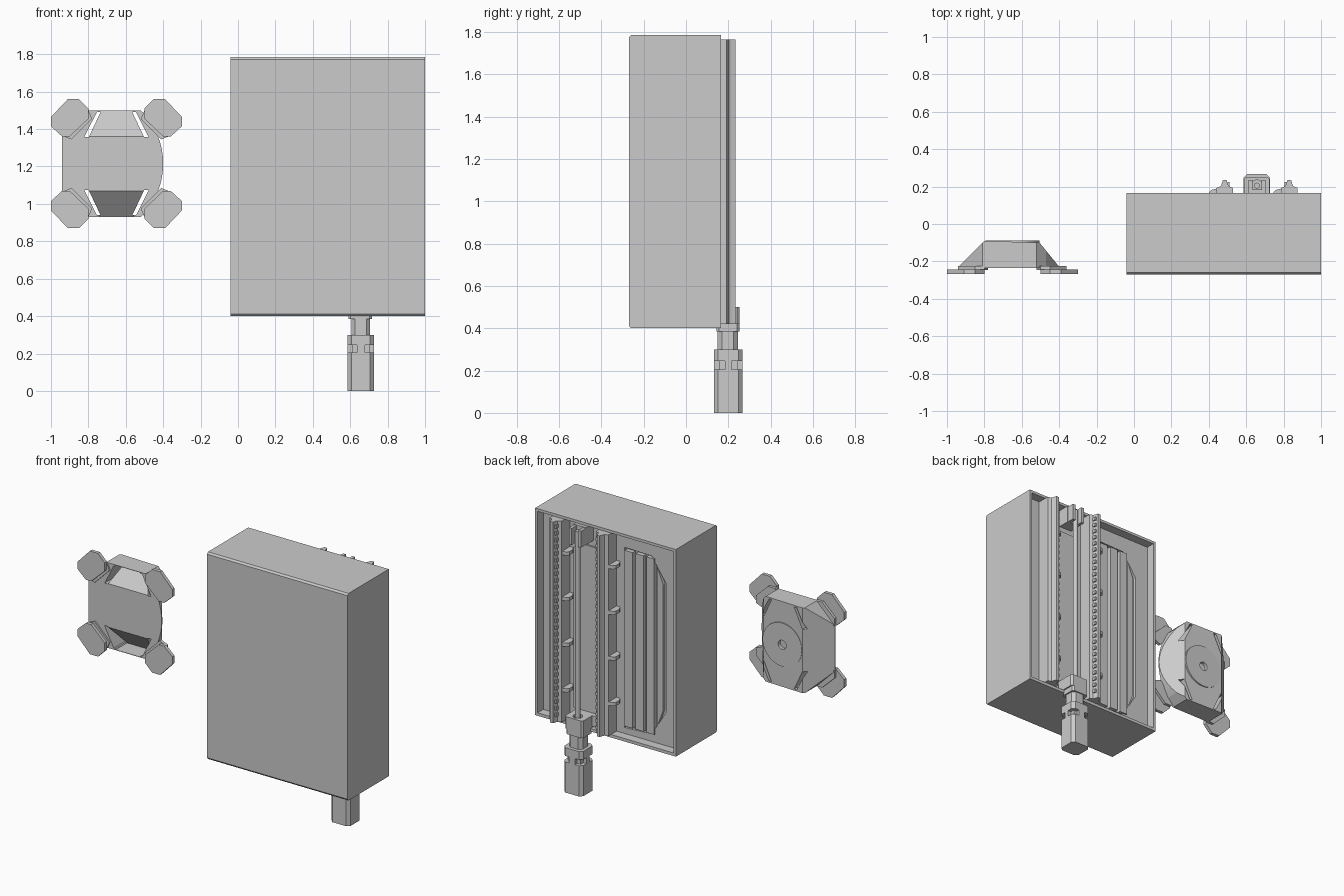
import bpy, bmesh, math
from mathutils import Vector

cube = bpy.data.objects.get("Cube")
if cube:
    bpy.data.objects.remove(cube, do_unlink=True)

ORDER = {
    "x": lambda u, v, w: Vector((w, u, v)),
    "y": lambda u, v, w: Vector((u, w, v)),
    "z": lambda u, v, w: Vector((u, v, w)),
}


def prism(name, pts, axis, a, b):
    """Extrude a flat outline along an axis from a to b."""
    bm = bmesh.new()
    place = ORDER[axis]
    face = bm.faces.new([bm.verts.new(place(u, v, a)) for u, v in pts])
    ext = bmesh.ops.extrude_face_region(bm, geom=[face])
    moved = [g for g in ext["geom"] if isinstance(g, bmesh.types.BMVert)]
    bmesh.ops.translate(bm, verts=moved, vec=place(0, 0, b - a))
    bmesh.ops.recalc_face_normals(bm, faces=bm.faces)
    mesh = bpy.data.meshes.new(name)
    bm.to_mesh(mesh)
    bm.free()
    obj = bpy.data.objects.new(name, mesh)
    bpy.context.collection.objects.link(obj)
    return obj


def rect(u0, u1, v0, v1, c=0.0):
    """Rectangle outline, with optional cut corners."""
    if not c:
        return [(u0, v0), (u1, v0), (u1, v1), (u0, v1)]
    return [(u0 + c, v0), (u1 - c, v0), (u1, v0 + c), (u1, v1 - c),
            (u1 - c, v1), (u0 + c, v1), (u0, v1 - c), (u0, v0 + c)]


def box(name, x, y, z, c=0.0):
    return prism(name, rect(*x, *y, c), "z", *z)


def circle(u, v, r, n=32):
    return [(u + r * math.cos(math.tau * i / n), v + r * math.sin(math.tau * i / n))
            for i in range(n)]


def smooth(obj):
    bpy.ops.object.select_all(action="DESELECT")
    obj.select_set(True)
    bpy.context.view_layer.objects.active = obj
    bpy.ops.object.shade_smooth_by_angle(angle=math.radians(30))


def boolean(obj, tool, op="DIFFERENCE"):
    """Apply a boolean and discard its tool."""
    mod = obj.modifiers.new("bool", "BOOLEAN")
    mod.object, mod.operation, mod.solver = tool, op, "EXACT"
    bpy.context.view_layer.objects.active = obj
    bpy.ops.object.modifier_apply(modifier=mod.name)
    bpy.data.objects.remove(tool, do_unlink=True)


# Cabinet with a recessed back
FLOOR = 0.105
cabinet = prism("cabinet", [(-0.27, 0.412), (-0.26, 0.4), (0.165, 0.4), (0.165, 1.785),
                            (-0.26, 1.785), (-0.27, 1.773)], "x", -0.04, 1.0)
boolean(cabinet, prism("recess", rect(-0.022, 0.982, 0.42, 1.767), "y", FLOOR, 0.3))

# Side vent: cut-cornered pocket with vertical slats
vent = [(0.38, 0.46), (0.18, 0.47), (0.075, 0.64), (0.075, 1.505), (0.18, 1.66), (0.38, 1.665)]
boolean(cabinet, prism("vent_pocket", vent, "y", FLOOR - 0.02, 0.3))
for i in range(3):
    x = 0.315 - i * 0.08
    prism(f"vent_slat_{i + 1}", rect(x, x + 0.058, 0.475, 1.65), "y", FLOOR - 0.025, FLOOR + 0.01)
prism("vent_end_panel", [(0.14, 0.53), (0.095, 0.65), (0.095, 1.49), (0.14, 1.6)],
      "y", FLOOR - 0.025, FLOOR)

# Guide rails, each with a toothed rack and support lugs
rail_half = [(-0.045, FLOOR), (-0.045, 0.192), (-0.022, 0.202), (-0.016, 0.215), (-0.01, 0.235)]
rail = rail_half + [(-u, v) for u, v in reversed(rail_half)]
for side, x, inner in (("right", 0.485, 1), ("left", 0.83, -1)):
    prism(f"{side}_rail", [(x + u, v) for u, v in rail], "z", 0.42, 1.765)
    edges = sorted((x + inner * 0.014, x + inner * 0.026))
    rack = box(f"{side}_rack", edges, (0.195, 0.224), (0.46, 0.482))
    teeth = rack.modifiers.new("teeth", "ARRAY")
    teeth.count = 29
    teeth.use_relative_offset = False
    teeth.use_constant_offset = True
    teeth.constant_offset_displace = (0, 0, 0.045)
    lug = [(-0.04, FLOOR), (-0.07, FLOOR), (-0.085, 0.13), (-0.085, 0.168),
           (-0.072, 0.182), (-0.04, 0.19)]
    for i in range(4):
        z = 0.635 + i * 0.305
        prism(f"{side}_lug_{i + 1}", [(x + u, v) for u, v in lug], "z", z - 0.012, z + 0.012)

# Lead screw between its end brackets
SX, SY = 0.657, 0.205
prism("backing_plate", [(0.56, 0.5), (0.75, 0.5), (0.75, 1.57), (0.72, 1.61),
                        (0.59, 1.61), (0.56, 1.57)], "y", FLOOR - 0.01, FLOOR + 0.012)
smooth(prism("lead_screw", circle(SX, SY, 0.016, 20), "z", 0.4, 1.74))
box("top_bracket", (0.61, 0.704), (FLOOR, 0.185), (1.65, 1.765))
for side, s in (("right", -1), ("left", 1)):
    edges = sorted((SX + s * 0.024, SX + s * 0.045))
    box(f"top_bracket_{side}_cheek", edges, (0.17, 0.235), (1.65, 1.76))
lower = box("lower_bracket", (0.59, 0.725), (FLOOR, 0.252), (0.42, 0.5), 0.012)
boolean(lower, prism("bearing_hole", circle(SX, SY, 0.03), "z", 0.46, 0.6))
box("bracket_foot", (0.53, 0.6), (FLOOR, 0.15), (0.43, 0.5))

# Drive motor below the cabinet
box("motor_flange", (0.59, 0.716), (0.145, 0.252), (0.385, 0.42), 0.012)
box("motor_neck", (0.606, 0.706), (0.15, 0.245), (0.295, 0.39), 0.02)
box("motor_cap", (0.586, 0.727), (0.132, 0.267), (0.245, 0.3), 0.02)
box("motor_coupling", (0.61, 0.703), (0.155, 0.244), (0.2, 0.25))
box("motor_cross_web_x", (0.586, 0.727), (0.185, 0.214), (0.2, 0.25))
box("motor_cross_web_y", (0.635, 0.678), (0.132, 0.267), (0.2, 0.25))
box("motor_body", (0.586, 0.727), (0.132, 0.267), (0, 0.205), 0.02)

# Separate mount: tapered hub with one bowed side
MX, MZ = -0.65, 1.215
hub = prism("mount_hub", [(-0.945, -0.235), (-0.8, -0.09), (-0.505, -0.1), (-0.395, -0.235)],
            "z", MZ - 0.3, MZ + 0.3)
bow = [(MX + 0.25 - 0.07 * (t / 6) ** 2, MZ + 0.235 * t / 6) for t in range(-6, 7)]
outline = bow + [(-0.52, 1.5), (-0.81, 1.5), (-0.94, 1.37), (-0.94, 1.06), (-0.81, 0.93), (-0.52, 0.93)]
boolean(hub, prism("hub_outline", outline, "y", -0.4, 0.1), "INTERSECT")

for s in (1, -1):
    # Sloped notch, narrower toward the outside, with a slit beside each edge
    notch = prism("notch", [(-0.24, MZ + s * 0.14), (-0.115, MZ + s * 0.282),
                            (-0.4, MZ + s * 0.282), (-0.4, MZ + s * 0.14)], "x", -0.9, -0.4)
    wedge = [(MX - 0.17, MZ + s * 0.139), (MX + 0.17, MZ + s * 0.139),
             (MX + 0.09, MZ + s * 0.283), (MX - 0.09, MZ + s * 0.283)]
    boolean(notch, prism("wedge", wedge, "y", -0.5, 0), "INTERSECT")
    boolean(hub, notch)
    for m in (1, -1):
        slit = [(MX + m * u, MZ + s * v) for u, v in
                ((0.148, 0.142), (0.172, 0.142), (0.105, 0.275), (0.085, 0.275))]
        boolean(hub, prism("slit", slit, "y", -0.4, 0))

disc = prism("mount_disc", circle(MX, MZ, 0.145, 48), "y", -0.12, -0.088)
for target in (disc, hub):
    boolean(target, prism("hub_bore", circle(MX, MZ, 0.03), "y", -0.11, 0))
smooth(disc)

# Four diagonal feet with raised lugs
foot = [(0.35, 0.25), (0.26, 0.345), (0.2, 0.345), (0.15, 0.295),
        (0.15, 0.24), (0.25, 0.145), (0.29, 0.145), (0.35, 0.2)]
lug = [(0.29, 0.15), (0.29, 0.2), (0.2, 0.285), (0.15, 0.285), (0.13, 0.24), (0.24, 0.13)]
for side, sx in (("right", -1), ("left", 1)):
    for level, sz in (("lower", -1), ("upper", 1)):
        for part, pts, y0, y1 in (("foot", foot, -0.266, -0.243), ("foot_lug", lug, -0.245, -0.225)):
            prism(f"mount_{level}_{side}_{part}", [(MX + sx * u, MZ + sz * v) for u, v in pts],
                  "y", y0, y1)
